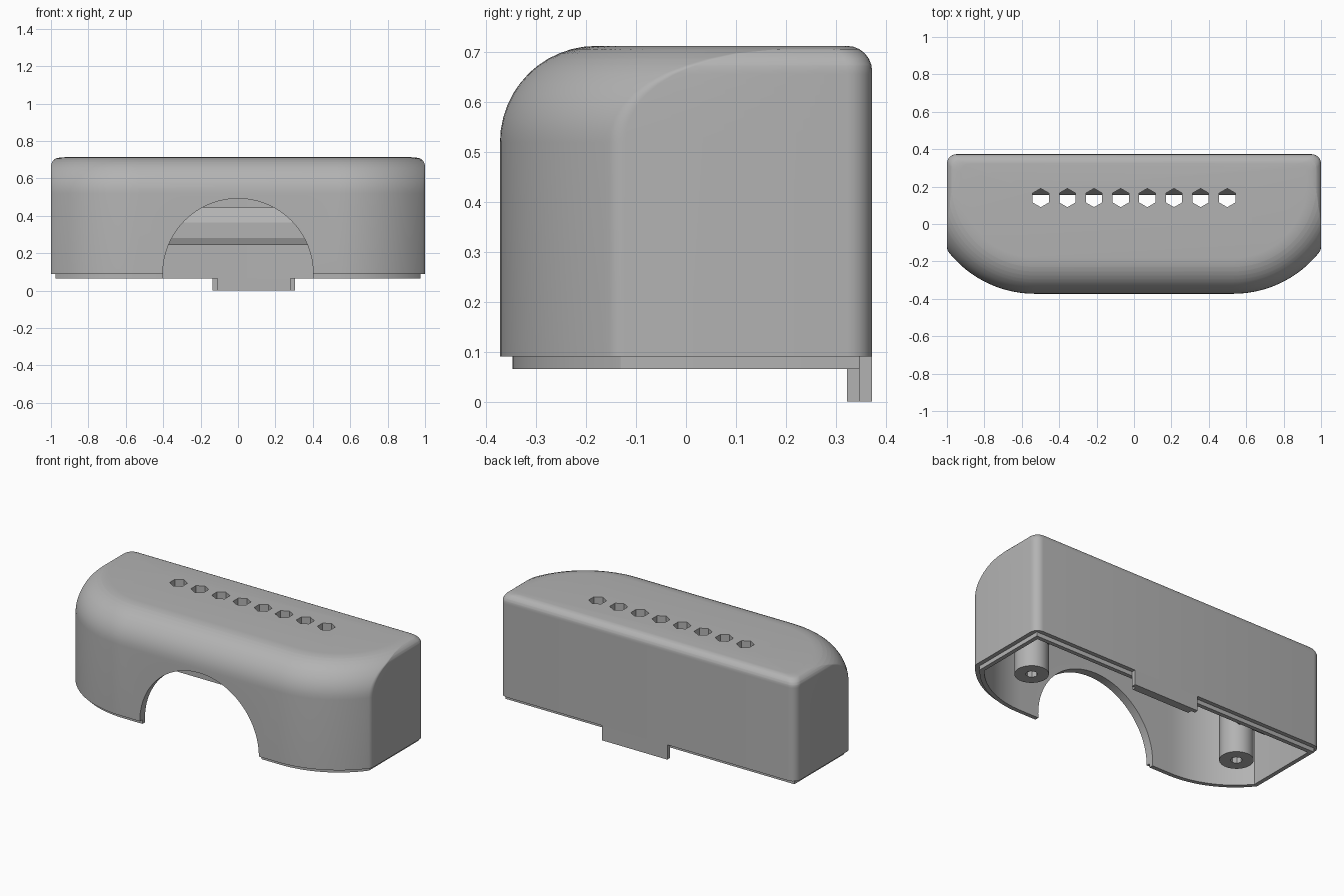
import bpy, bmesh
from math import sin, cos, acos, pi, sqrt
from mathutils import Matrix

cube = bpy.data.objects.get("Cube")
if cube:
    bpy.data.objects.remove(cube, do_unlink=True)

grey = bpy.data.materials.new("plain_grey")
grey.use_nodes = True
grey.diffuse_color = (0.45, 0.45, 0.45, 1)
grey.node_tree.nodes["Principled BSDF"].inputs["Base Color"].default_value = (0.45, 0.45, 0.45, 1)

# Main dimensions of the housing
HALF_DEPTH, TOP, RIM = 0.373, 0.713, 0.09
ARC, ARC_X, ARC_Y = 0.589, 0.53, 0.216
FRONT_ROUND, EDGE_ROUND, WALL = 0.193, 0.05, 0.05
SHOULDER = TOP - FRONT_ROUND


def finish(bm, name):
    bmesh.ops.recalc_face_normals(bm, faces=bm.faces)
    mesh = bpy.data.meshes.new(name)
    bm.to_mesh(mesh)
    bm.free()
    obj = bpy.data.objects.new(name, mesh)
    bpy.context.collection.objects.link(obj)
    mesh.materials.append(grey)
    return obj


def outline(arc, side, back, t):
    """Half plan curve, front to back, mirrored into a closed loop."""
    rc, reach = arc - t, side - t - ARC_X
    a = acos(reach / rc) if reach < rc else 0
    kx, ky = ARC_X + rc * cos(a), ARC_Y - rc * sin(a)
    half = []
    for i in range(21):
        ang = -pi / 2 + (pi / 2 - a) * i / 20
        half.append((ARC_X + arc * cos(ang), ARC_Y + arc * sin(ang)))
    for i in range(1, 6):
        ang = -a * (1 - i / 5)
        half.append((kx + t * cos(ang), ky + t * sin(ang)))
    for i in range(7):
        ang = pi / 2 * i / 6
        half.append((kx + t * cos(ang), back - t + t * sin(ang)))
    return half + [(-x, y) for x, y in reversed(half)]


def body(name, inset, bottom, top=None):
    """Housing volume offset inwards; a given top makes a straight slab."""
    q, f = FRONT_ROUND - inset, max(EDGE_ROUND - inset, 0)
    ceiling = TOP - inset
    t = f if inset == 0 else 0.002
    if top is None:
        levels = {bottom}
        levels |= {round(SHOULDER + q * sin(pi / 2 * k / 12), 4) for k in range(13)}
        levels |= {round(ceiling - f + f * sin(pi / 2 * k / 6), 4) for k in range(7)}
    else:
        levels = {bottom, top}
    bm = bmesh.new()
    rings = []
    for z in sorted(levels):
        up = min(max(z - SHOULDER, 0), q)
        d = q - sqrt(q * q - up * up)
        rise = min(max(z - (ceiling - f), 0), f)
        s = f - sqrt(f * f - rise * rise)
        pts = outline(ARC - inset - d, 1 - inset - s, HALF_DEPTH - inset - s, t)
        rings.append([bm.verts.new((x, y, z)) for x, y in pts])
    n = len(rings[0])
    for lo, hi in zip(rings, rings[1:]):
        for i in range(n):
            j = (i + 1) % n
            bm.faces.new((lo[i], lo[j], hi[j], hi[i]))
    bm.faces.new(rings[0])
    bm.faces.new(rings[-1])
    bmesh.ops.remove_doubles(bm, verts=bm.verts, dist=0.0002)
    return finish(bm, name)


def cylinder(name, radius, length, sides, loc, rot=None):
    bm = bmesh.new()
    m = Matrix.Translation(loc) @ (rot or Matrix())
    bmesh.ops.create_cone(bm, cap_ends=True, segments=sides, radius1=radius,
                          radius2=radius, depth=length, matrix=m)
    return finish(bm, name)


def box(name, x, y, z):
    bm = bmesh.new()
    bmesh.ops.create_cube(bm, size=1)
    for v in bm.verts:
        v.co = [(lo + hi) / 2 + c * (hi - lo) for c, (lo, hi) in zip(v.co, (x, y, z))]
    return finish(bm, name)


def cut(obj, cutter):
    cutter.hide_render = True
    mod = obj.modifiers.new("cut", "BOOLEAN")
    mod.operation, mod.solver, mod.object = "DIFFERENCE", "EXACT", cutter
    bpy.context.view_layer.objects.active = obj
    bpy.ops.object.modifier_apply(modifier=mod.name)
    bpy.data.objects.remove(cutter, do_unlink=True)


def smooth(obj, angle=0.5):
    bpy.ops.object.select_all(action="DESELECT")
    obj.select_set(True)
    bpy.context.view_layer.objects.active = obj
    bpy.ops.object.shade_smooth_by_angle(angle=angle)


# Outer shell and the stepped lip under it, hollowed and arched at the front
shell = body("shell", 0, RIM)
lip = body("rim_lip", WALL / 2, RIM - 0.025, RIM)
for part in (shell, lip):
    cut(part, body("cavity", WALL, -0.1))
    cut(part, cylinder("arch", 0.402, 0.5, 96, (0, -0.35, RIM), Matrix.Rotation(pi / 2, 4, "X")))

# Row of hexagonal vents through the top
for i in range(8):
    cut(shell, cylinder("vent", 0.05, 0.2, 6, ((i - 3.5) * 0.1425, 0.14, TOP)))
smooth(shell)
smooth(lip)

# Stepped tongue hanging below the back wall
box("tongue_outer", (-0.135, 0.305), (HALF_DEPTH - 0.025, HALF_DEPTH), (0, RIM))
box("tongue_inner", (-0.11, 0.28), (HALF_DEPTH - 0.05, HALF_DEPTH - 0.025), (0, RIM))

# Screw posts with blind holes, and small support tabs beside them
for side, label in ((1, "left"), (-1, "right")):
    post = cylinder(label + "_post", 0.093, 0.605, 48, (side * 0.72, 0, 0.3775))
    cut(post, cylinder("screw_hole", 0.033, 0.8, 8, (side * 0.72, 0, 0.05)))
    smooth(post)
    box(label + "_tab", sorted((side * 0.66, side * 0.85)), (0.08, 0.17), (0.245, 0.28))

# Bevelled rail along the inside of the back wall
bm = bmesh.new()
profile = ((0.33, 0.245), (0.17, 0.245), (0.155, 0.28), (0.155, 0.365), (0.195, 0.445), (0.33, 0.445))
face = bm.faces.new([bm.verts.new((-0.85, y, z)) for y, z in profile])
ext = bmesh.ops.extrude_face_region(bm, geom=[face])
bmesh.ops.translate(bm, vec=(1.7, 0, 0),
                    verts=[g for g in ext["geom"] if isinstance(g, bmesh.types.BMVert)])
finish(bm, "back_rail")
